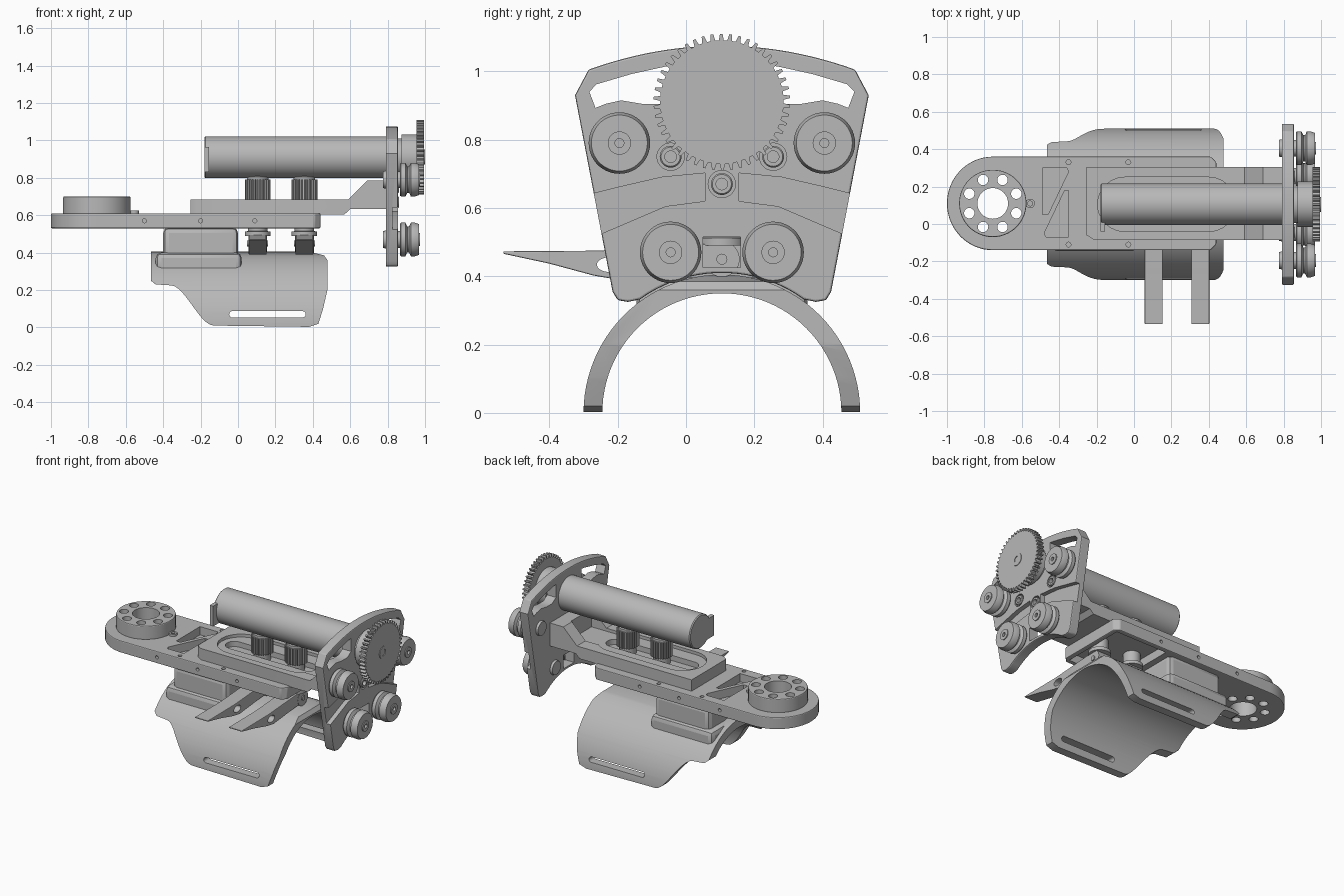
import bpy, bmesh
from math import sin, cos, pi, sqrt

if "Cube" in bpy.data.objects:
    bpy.data.objects.remove(bpy.data.objects["Cube"], do_unlink=True)

grey = bpy.data.materials.new("plain grey")
grey.use_nodes = True
grey.diffuse_color = (0.48, 0.48, 0.48, 1)
grey.node_tree.nodes["Principled BSDF"].inputs["Base Color"].default_value = (0.48, 0.48, 0.48, 1)

YC = 0.105  # middle line of the device


def place(axis, a, b, h):
    return {"x": (h, a, b), "y": (a, h, b), "z": (a, b, h)}[axis]


def finish(name, bm):
    bmesh.ops.recalc_face_normals(bm, faces=bm.faces)
    mesh = bpy.data.meshes.new(name)
    bm.to_mesh(mesh)
    bm.free()
    mesh.materials.append(grey)
    ob = bpy.data.objects.new(name, mesh)
    bpy.context.collection.objects.link(ob)
    smooth(ob)
    return ob


def activate(ob):
    bpy.ops.object.select_all(action="DESELECT")
    bpy.context.view_layer.objects.active = ob
    ob.select_set(True)


def smooth(ob):
    activate(ob)
    bpy.ops.object.shade_smooth_by_angle(angle=0.6)


def bevel(ob, width, segments=2):
    mod = ob.modifiers.new("bevel", "BEVEL")
    mod.width, mod.segments = width, segments
    mod.limit_method, mod.angle_limit = "ANGLE", 0.7
    activate(ob)
    bpy.ops.object.modifier_apply(modifier="bevel")
    smooth(ob)


def prism(name, axis, pts, lo, hi, edge=0):
    bm = bmesh.new()
    face = bm.faces.new([bm.verts.new(place(axis, a, b, lo)) for a, b in pts])
    new = bmesh.ops.extrude_face_region(bm, geom=[face])["geom"]
    shift = place(axis, 0, 0, hi - lo)
    bmesh.ops.translate(bm, vec=shift, verts=[v for v in new if isinstance(v, bmesh.types.BMVert)])
    ob = finish(name, bm)
    if edge:
        bevel(ob, edge)
    return ob


def lathe(name, axis, a, b, profile, n=40):
    """Turn (radius, height) pairs about an axis; a closed loop makes a ring."""
    bm = bmesh.new()
    rings = [[bm.verts.new(place(axis, *p, h)) for p in circle(a, b, r, n)] for r, h in profile]
    for low, high in zip(rings, rings[1:]):
        for i in range(n):
            j = (i + 1) % n
            bm.faces.new((low[i], low[j], high[j], high[i]))
    bm.faces.new(rings[0])
    bm.faces.new(rings[-1])
    return finish(name, bm)


def circle(a, b, r, n=40):
    return [(a + r * cos(2 * pi * i / n), b + r * sin(2 * pi * i / n)) for i in range(n)]


def rect(a, b, c, d):
    return [(a, b), (c, b), (c, d), (a, d)]


def slot(a, c, b, r):
    """Round-ended slot from a to c along the first direction."""
    arc = [pi / 2 + pi * i / 12 for i in range(13)]
    return [(a + r * cos(t), b + r * sin(t)) for t in arc] + [(c - r * cos(t), b - r * sin(t)) for t in arc]


def mirrored(pts):
    return [(2 * YC - a, b) for a, b in pts]


def gear_pts(a, b, root, tip, teeth):
    out = []
    for i in range(teeth):
        for f, r in ((0, root), (0.28, root), (0.42, tip), (0.7, tip), (0.86, root)):
            t = 2 * pi * (i + f) / teeth
            out.append((a + r * cos(t), b + r * sin(t)))
    return out


def cut(ob, axis, pts, lo, hi, operation="DIFFERENCE"):
    tool = prism("cutter", axis, pts, lo, hi)
    tool.hide_render = True
    mod = ob.modifiers.new("cut", "BOOLEAN")
    mod.object, mod.operation, mod.solver = tool, operation, "EXACT"
    activate(ob)
    bpy.ops.object.modifier_apply(modifier="cut")
    bpy.data.objects.remove(tool, do_unlink=True)
    smooth(ob)


# Long base arm with a round end
DX, DY = -0.755, 0.11
arc = [pi / 2 + pi * i / 32 for i in range(33)]
outline = [(DX + 0.245 * cos(t), DY + 0.25 * sin(t)) for t in arc]
outline += [(0.41, -0.14), (0.44, -0.11), (0.44, 0.33), (0.41, 0.36)]
arm = prism("base_arm", "z", outline, 0.53, 0.61, 0.006)
cut(arm, "z", [(-0.49, 0.3), (-0.49, 0.05), (-0.46, 0.05), (-0.35, 0.28), (-0.36, 0.3)], 0.555, 0.7)
cut(arm, "z", [(-0.35, 0.18), (-0.37, 0.18), (-0.48, -0.05), (-0.47, -0.07), (-0.35, -0.07)], 0.555, 0.7)
cut(arm, "z", rect(0.03, -0.11, 0.41, 0.33), 0.4, 0.585)
for x in (-0.5, -0.2, 0.09):
    for lo, hi in ((-0.2, -0.12), (0.34, 0.4)):
        cut(arm, "y", circle(x, 0.57, 0.011, 12), lo, hi)
for x in (-0.35, -0.03):
    for y in (-0.11, 0.33):
        cut(arm, "z", circle(x, y, 0.013, 12), 0.58, 0.7)

# Pivot ring with a ring of holes
ring = prism("pivot_ring", "z", circle(DX, DY, 0.18, 56), 0.605, 0.7, 0.006)
for part in (arm, ring):
    cut(part, "z", circle(DX, DY, 0.082), 0.4, 0.8)
    for hx, hy in circle(DX, DY, 0.136, 16)[1::2]:
        cut(part, "z", circle(hx, hy, 0.028, 18), 0.4, 0.8)
lathe("arm_screw", "z", -0.555, DY, [(0.025, 0.6), (0.025, 0.625), (0.013, 0.625), (0.013, 0.612)], 20)

# Sliding plate stepping up to the end plate
slide = prism("slide_plate", "y", [(-0.255, 0.605), (0.57, 0.605), (0.6, 0.632), (0.8, 0.632), (0.8, 0.785),
              (0.69, 0.785), (0.59, 0.685), (-0.255, 0.685)], -0.085, 0.305)
for s in (rect(-0.3, -0.1, -0.2, -0.03), rect(-0.3, 0.24, -0.2, 0.4)):
    side = s[0][1] if s[0][1] < 0 else s[2][1]
    inner = s[2][1] if side < 0 else s[0][1]
    cut(slide, "z", [(-0.3, side), (-0.19, side), (-0.3, inner)], 0.5, 0.8)
cut(slide, "z", slot(-0.05, 0.4, YC, 0.145), 0.665, 0.9)
cut(slide, "z", slot(-0.1, 0.45, YC, 0.055), 0.63, 0.9)
cut(slide, "z", rect(0.5, -0.005, 0.7, 0.215), 0.665, 0.9)

# Clamp knobs, stems, cams and levers
lever_side = [(-0.535, 0.473), (-0.25, 0.475), (0.04, 0.495), (0.13, 0.49), (0.155, 0.46), (0.14, 0.42),
              (0.02, 0.412), (-0.2, 0.39), (-0.27, 0.402), (-0.4, 0.437), (-0.535, 0.466)]
for side, x in (("left", 0.355), ("right", 0.105)):
    prism(side + "_knob", "z", gear_pts(x, YC, 0.06, 0.069, 26), 0.68, 0.79)
    lathe(side + "_knob_cap", "z", x, YC, [(0.058, 0.78), (0.058, 0.805), (0.04, 0.81)])
    lathe(side + "_stem", "z", x, YC, [(0.03, 0.44), (0.03, 0.49), (0.068, 0.49), (0.068, 0.512),
          (0.052, 0.515), (0.052, 0.69)])
    lever = prism(side + "_lever", "x", lever_side, x - 0.048, x + 0.048, 0.004)
    cut(lever, "x", [(a, 0.434 + (b - 0.434) * 0.6) for a, b in circle(-0.225, 0.434, 0.036, 20)], 0, 0.6)
    prism(side + "_cam", "x", circle(YC, 0.45, 0.052, 28), x - 0.05, x + 0.05)
    lathe(side + "_cam_pin", "x", YC, 0.45, [(0.016, x - 0.056), (0.016, x + 0.056)], 16)

# Motor tube with end tab
lathe("motor_tube", "x", YC, 0.91, [(0.105, -0.18), (0.111, -0.174), (0.111, 0.8)], 56)
prism("motor_tab", "y", rect(-0.18, 0.83, -0.155, 0.965), -0.04, 0.06)

# End plate: arched top, concave foot, slots, recesses and bolt holes
top = [(y, 1.075 - 0.46 * (y - YC) ** 2) for y in [YC - 0.39 + 0.78 * i / 24 for i in range(25)]]
foot = [(YC + d, sqrt(0.168 - d * d)) for d in [0.24 - 0.48 * i / 20 for i in range(21)]]
left = [(0.535, 0.93), (0.425, 0.355), (0.41, 0.33), (0.38, 0.325)]
plate = prism("end_plate", "x", top + left + foot + mirrored(left)[::-1], 0.79, 0.855, 0.006)
window = [(-0.283, 0.94), (-0.262, 0.962), (-0.16, 0.992), (-0.06, 1.014), (-0.03, 1.018), (-0.03, 0.93),
          (-0.07, 0.905), (-0.13, 0.905), (-0.19, 0.915), (-0.235, 0.905), (-0.265, 0.893)]
recess = [(-0.4, 0.61), (-0.2, 0.66), (-0.07, 0.69), (0.055, 0.702), (0.055, 0.62), (-0.06, 0.605),
          (-0.2, 0.545), (-0.4, 0.46)]
for turn in (list, mirrored):
    cut(plate, "x", turn(window), 0.7, 0.9)
    cut(plate, "x", turn(recess), 0.825, 0.9)
cut(plate, "x", rect(0.05, 0.425, 0.16, 0.515), 0.7, 0.9)
for y, z in ((-0.045, 0.75), (0.255, 0.75), (YC, 0.67)):
    cut(plate, "x", circle(y, z, 0.04, 28), 0.825, 0.9)
    lathe("plate_bolt", "x", y, z, [(0.032, 0.81), (0.032, 0.855), (0.028, 0.86), (0.017, 0.86), (0.017, 0.835)], 28)

# Four grooved pulleys
groove = [(0.045, 0.85), (0.045, 0.866), (0.085, 0.866), (0.09, 0.872), (0.09, 0.895), (0.07, 0.905), (0.07, 0.915),
          (0.09, 0.924), (0.09, 0.945), (0.082, 0.968), (0.034, 0.968), (0.034, 0.974), (0.013, 0.974), (0.013, 0.96)]
for y, z in ((-0.195, 0.79), (0.405, 0.79), (-0.045, 0.47), (0.255, 0.47)):
    lathe("pulley", "x", y, z, groove, 44)
    lathe("pulley_axle_end", "x", y, z, [(0.045, 0.775), (0.05, 0.8)], 24)

# Drive gear and its hub
prism("drive_gear", "x", gear_pts(YC, 0.91, 0.181, 0.2, 46), 0.955, 0.995)
lathe("gear_hub", "x", YC, 0.91, [(0.1, 0.84), (0.1, 0.875), (0.122, 0.875), (0.122, 0.96)], 48)
lathe("gear_boss", "x", YC, 0.91, [(0.04, 0.99), (0.04, 0.999), (0.022, 0.999), (0.022, 0.992)], 32)

# Forearm cuff: half ring trimmed to a curved side outline, with strap slots
sweep = [pi * i / 48 for i in range(49)]
section = [(YC + 0.405 * cos(t), 0.405 * sin(t)) for t in sweep]
section += [(YC - 0.35 * cos(t), 0.35 * sin(t)) for t in sweep]
cuff = prism("cuff", "x", section, -0.5, 0.5)
curve = [(-0.36 + 0.02 * i + 0.001 * i, 0.225 - 0.215 * (3 * (i / 11) ** 2 - 2 * (i / 11) ** 3)) for i in range(12)]
cuff_side = [(-0.465, 0.5), (-0.465, 0.25), (-0.44, 0.23)] + curve + [(0.38, 0.003), (0.43, 0.02),
            (0.455, 0.1), (0.478, 0.2), (0.478, 0.36), (0.46, 0.385), (0.2, 0.45)]
cut(cuff, "y", cuff_side, -1, 1, "INTERSECT")
bevel(cuff, 0.013, 3)
cut(cuff, "y", slot(-0.03, 0.345, 0.07, 0.017), -1, 1)

# Riser block joining the cuff to the arm
riser = prism("riser_block", "z", rect(-0.4, -0.12, 0, 0.33), 0.27, 0.535, 0.03)
flare = prism("riser_flare", "z", rect(-0.44, -0.145, 0.02, 0.355), 0.27, 0.4, 0.03)
for part in (riser, flare):
    cut(part, "x", circle(YC, 0, 0.37, 96), -1, 1)
for part in (cuff, riser, flare):
    for x in (-0.3, -0.1):
        cut(part, "z", circle(x, YC, 0.032, 24), 0.2, 0.46)
